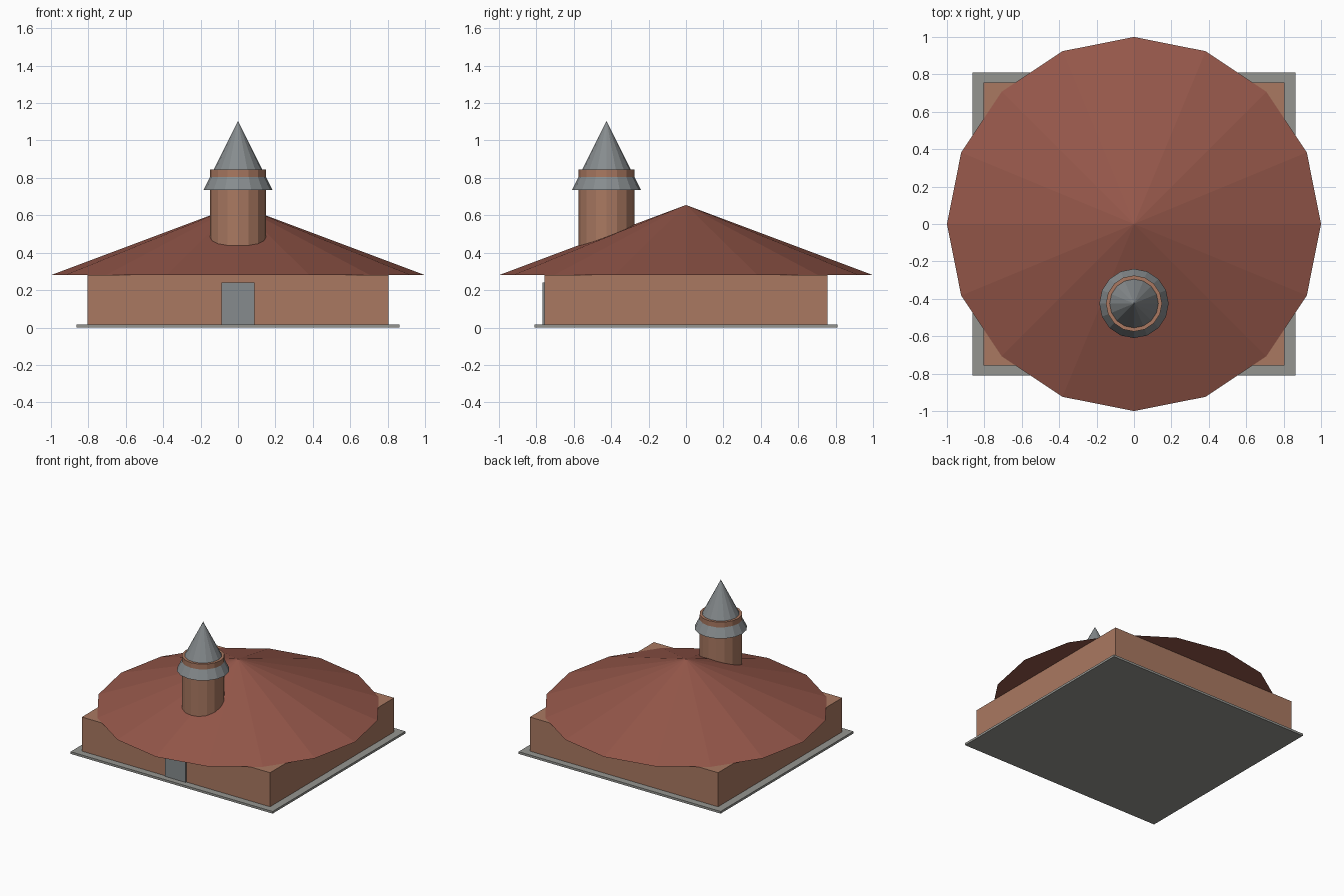
import bpy
import math

if "Cube" in bpy.data.objects:
    bpy.data.objects.remove(bpy.data.objects["Cube"])


def material(name, rgb):
    m = bpy.data.materials.new(name)
    m.diffuse_color = (*rgb, 1)
    m.use_nodes = True
    m.node_tree.nodes["Principled BSDF"].inputs["Base Color"].default_value = m.diffuse_color
    return m


BRICK = material("brick", (0.40, 0.19, 0.12))
TILE = material("roof_tile", (0.30, 0.095, 0.068))
SLATE = material("slate", (0.24, 0.26, 0.27))
STONE = material("stone", (0.30, 0.30, 0.28))


def finish(name, mat):
    ob = bpy.context.object
    ob.name = ob.data.name = name
    ob.data.materials.append(mat)
    return ob


def box(name, half_x, y0, y1, z0, z1, mat):
    bpy.ops.mesh.primitive_cube_add(size=1, location=(0, (y0 + y1) / 2, (z0 + z1) / 2))
    bpy.context.object.scale = (2 * half_x, y1 - y0, z1 - z0)
    bpy.ops.object.transform_apply(location=False, rotation=False, scale=True)
    return finish(name, mat)


def round_part(name, r0, r1, y, z0, z1, mat):
    bpy.ops.mesh.primitive_cone_add(vertices=16, radius1=r0, radius2=r1,
                                    depth=z1 - z0, location=(0, y, (z0 + z1) / 2))
    return finish(name, mat)


TOWER_Y = -0.425

# Ground slab, walls and front door
box("plinth", 0.863, -0.81, 0.81, 0, 0.017, STONE)
box("walls", 0.804, -0.757, 0.757, 0.017, 0.28, BRICK)
box("door", 0.089, -0.766, -0.75, 0.017, 0.242, SLATE)

# Wide conical roof
round_part("main_roof", 1.0, 0, 0, 0.28, 0.655, TILE)

# Round tower whose top rim pokes through its spire
round_part("tower", 0.15, 0.15, TOWER_Y, 0.285, 0.845, BRICK)
round_part("spire", 0.185, 0, TOWER_Y, 0.735, 1.105, SLATE)
